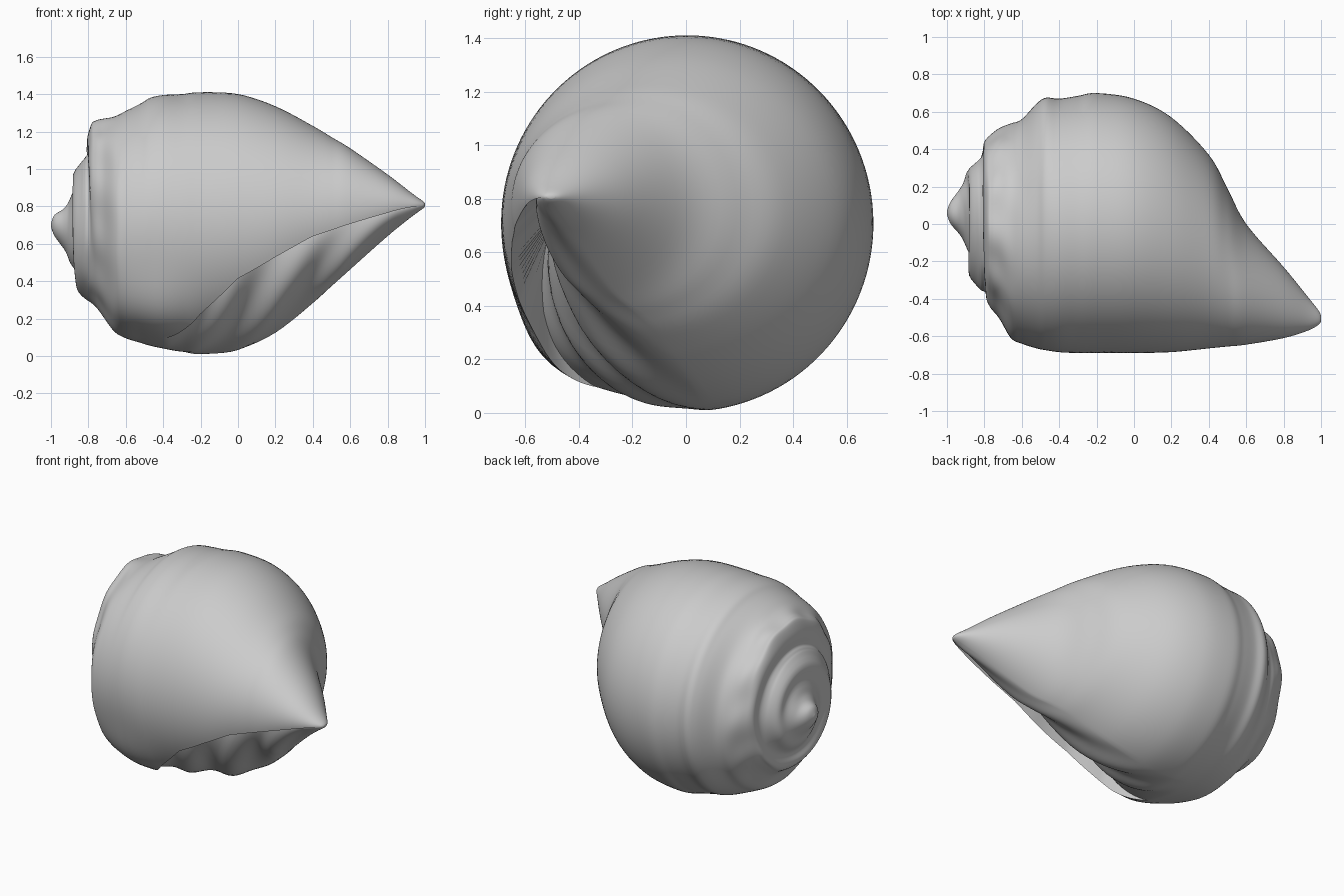
import bpy, bmesh, math

if "Cube" in bpy.data.objects:
    bpy.data.objects.remove(bpy.data.objects["Cube"])

# Cross-sections along the shell axis: x, front y, back y, bottom z, top z
ROWS = [
    (-1.00, .05, .07, .69, .71), (-.98, .00, .12, .64, .755), (-.93, -.06, .19, .57, .79),
    (-.89, -.14, .27, .49, .86), (-.86, -.30, .32, .42, 1.02), (-.84, -.35, .35, .36, 1.06),
    (-.81, -.37, .40, .31, 1.10), (-.785, -.42, .44, .285, 1.23), (-.76, -.46, .47, .26, 1.255),
    (-.72, -.51, .505, .21, 1.265), (-.66, -.61, .535, .13, 1.28), (-.60, -.64, .56, .095, 1.31),
    (-.52, -.665, .645, .07, 1.35), (-.47, -.675, .675, .055, 1.38), (-.40, -.685, .67, .04, 1.395),
    (-.30, -.69, .685, .02, 1.40), (-.20, -.69, .70, .005, 1.41), (0, -.69, .67, .03, 1.40),
    (.2, -.685, .57, .12, 1.335), (.4, -.665, .37, .28, 1.23), (.5, -.655, .19, .37, 1.17),
    (.6, -.645, .0, .46, 1.11), (.8, -.61, -.23, .64, .97), (.93, -.57, -.39, .745, .87),
    (.985, -.54, -.46, .785, .83), (1.0, -.52, -.49, .80, .815)]
# Lip angle below the front horizontal (degrees) and aperture depth along x
LIP = [(-1, 64), (-.38, 62), (-.2, 42), (0, 26), (.2, 19), (.4, 14), (.8, 14), (1, 8)]
DEPTH = [(-1, 0), (-.38, 0), (-.2, .12), (0, .27), (.25, .38), (.6, .40), (.85, .32), (1, .05)]


def lerp(table, x):
    for (x0, v0), (x1, v1) in zip(table, table[1:]):
        if x <= x1:
            return v0 + (v1 - v0) * max(0, (x - x0) / (x1 - x0))
    return table[-1][1]


def catmull(p0, p1, p2, p3, t):
    return [.5 * (2 * b + (c - a) * t + (2 * a - 5 * b + 4 * c - d) * t * t
                  + (3 * b - a - 3 * c + d) * t ** 3) for a, b, c, d in zip(p0, p1, p2, p3)]


def bell(x, mid, width):
    return math.exp(-((x - mid) / width) ** 2)


def stations(steps=6):
    out = []
    for i in range(len(ROWS) - 1):
        pts = [ROWS[min(max(i + k, 0), len(ROWS) - 1)] for k in (-1, 0, 1, 2)]
        out += [catmull(*pts, k / steps) for k in range(steps)]
    return out + [list(ROWS[-1])]


def ring(x, y0, y1, z0, z1):
    """One section, from the lip over the top, back and bottom, into the aperture."""
    cy, cz, ry, rz = (y0 + y1) / 2, (z0 + z1) / 2, (y1 - y0) / 2, (z1 - z0) / 2
    delta = math.radians(lerp(LIP, x))
    depth = lerp(DEPTH, x)
    width = math.radians(97) - delta
    full = 2 * math.pi
    angles = [full - (full - width) * i / 110 for i in range(110)]
    angles += [width * (1 - i / 44) for i in range(45)]
    pts = []
    for a in angles:
        th = math.pi + delta + a
        r = 1.0
        # swelling of the last whorl beside the lip
        back = full - a
        r += .08 * bell(x, -.45, .24) * bell(math.atan2(math.sin(th - 3.93), math.cos(th - 3.93)), 0, .32)
        # hollow aperture with slanting folds
        if a < width and depth > 0:
            t = a / width
            r -= depth * (1 - t) ** 1.2
            r += .035 * min(1, depth * 4) * 4 * t * (1 - t) * math.sin(full * (2.4 * x + 1.4 * t))
            th -= .5 * min(1, depth * 3) * (1 - t) ** 3
        # knobs on the shoulder
        r += .014 * bell(x, -.74, .07) * math.cos(11 * th)
        y, z = cy + ry * r * math.cos(th), cz + rz * r * math.sin(th)
        # spiral seam on the spire
        rho = max(math.hypot(y - .05, z - .7), .01)
        phase = math.log(rho) / math.log(1.9) - th / full + 1.346
        px = x - .022 * bell(rho, .36, .14) * bell(x, -.84, .1) * math.cos(full * phase)
        pts.append((px, y, z))
    return pts


# Shell skin lofted through all sections
bm = bmesh.new()
rings = [[bm.verts.new(p) for p in ring(*s)] for s in stations()]
n = len(rings[0])
for a, b in zip(rings, rings[1:]):
    for i in range(n):
        j = (i + 1) % n
        bm.faces.new((a[i], a[j], b[j], b[i]))
bm.faces.new(rings[0])
bm.faces.new(rings[-1])
bmesh.ops.remove_doubles(bm, verts=bm.verts, dist=.0003)
bmesh.ops.recalc_face_normals(bm, faces=bm.faces)
mesh = bpy.data.meshes.new("shell")
bm.to_mesh(mesh)
bm.free()
shell = bpy.data.objects.new("shell", mesh)
bpy.context.collection.objects.link(shell)
bpy.context.view_layer.objects.active = shell
shell.select_set(True)
bpy.ops.object.shade_smooth_by_angle(angle=math.radians(50))
